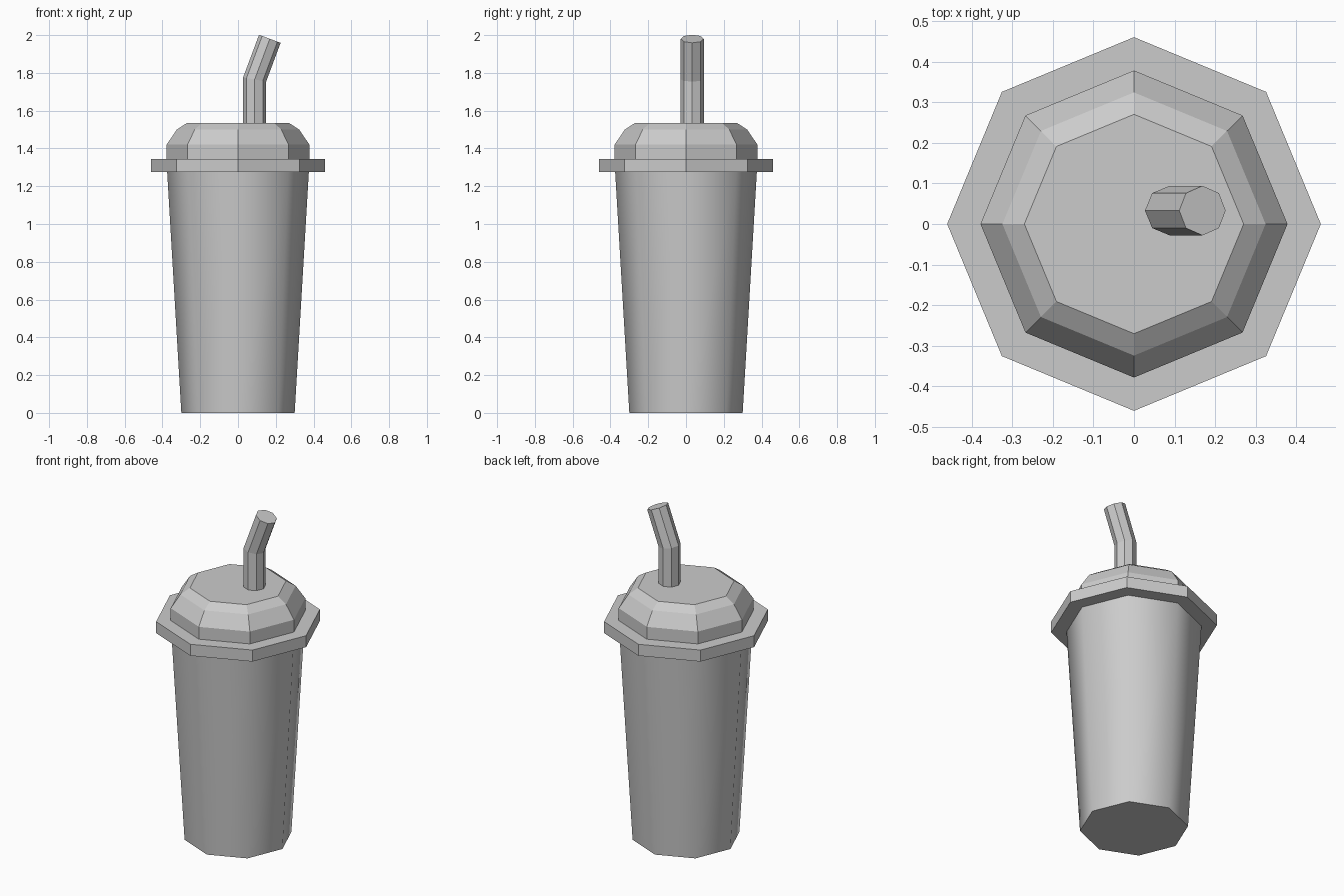
import bpy, bmesh, math
from mathutils import Vector, Matrix

default = bpy.data.objects.get("Cube")
if default:
    bpy.data.objects.remove(default, do_unlink=True)

SIDES = 8

grey = bpy.data.materials.new("light_grey")
grey.use_nodes = True
colour = (0.6, 0.6, 0.6, 1)
grey.diffuse_color = colour
grey.node_tree.nodes["Principled BSDF"].inputs["Base Color"].default_value = colour


def ring(radius, centre, tilt=0.0, stretch=1.0):
    """Octagon of points, leaned towards +x by tilt."""
    turn = Matrix.Rotation(tilt, 3, 'Y')
    points = []
    for i in range(SIDES):
        a = math.tau * i / SIDES
        p = Vector((radius * stretch * math.cos(a), radius * math.sin(a), 0))
        points.append(Vector(centre) + turn @ p)
    return points


def loft(name, rings, smooth=False):
    """Closed solid through a stack of rings."""
    bm = bmesh.new()
    loops = [[bm.verts.new(p) for p in r] for r in rings]
    for low, high in zip(loops, loops[1:]):
        for i in range(SIDES):
            j = (i + 1) % SIDES
            face = bm.faces.new((low[i], low[j], high[j], high[i]))
            face.smooth = smooth
    # Flat end caps with sharp rims
    for cap in (bm.faces.new(loops[0][::-1]), bm.faces.new(loops[-1])):
        for edge in cap.edges:
            edge.smooth = False
    mesh = bpy.data.meshes.new(name)
    bm.to_mesh(mesh)
    bm.free()
    mesh.materials.append(grey)
    obj = bpy.data.objects.new(name, mesh)
    bpy.context.collection.objects.link(obj)
    return obj


def turned(name, profile, smooth=False):
    return loft(name, [ring(r, (0, 0, z)) for r, z in profile], smooth)


# Tapered cup with softly shaded sides
turned("cup", [(0.30, 0), (0.375, 1.275)], smooth=True)

# Lid rim and stepped dome
turned("lid_rim", [(0.46, 1.275), (0.46, 1.345)])
turned("lid_dome", [(0.378, 1.345), (0.378, 1.42), (0.324, 1.5), (0.27, 1.535)])

# Bent straw with a mitred elbow
bend = math.radians(20.5)
base = Vector((0.088, 0.033, 1.53))
elbow = Vector((0.088, 0.033, 1.765))
tip = elbow + 0.23 * Vector((math.sin(bend), 0, math.cos(bend)))
loft("straw", [
    ring(0.061, base),
    ring(0.061, elbow, bend / 2, 1 / math.cos(bend / 2)),
    ring(0.061, tip, bend),
])
